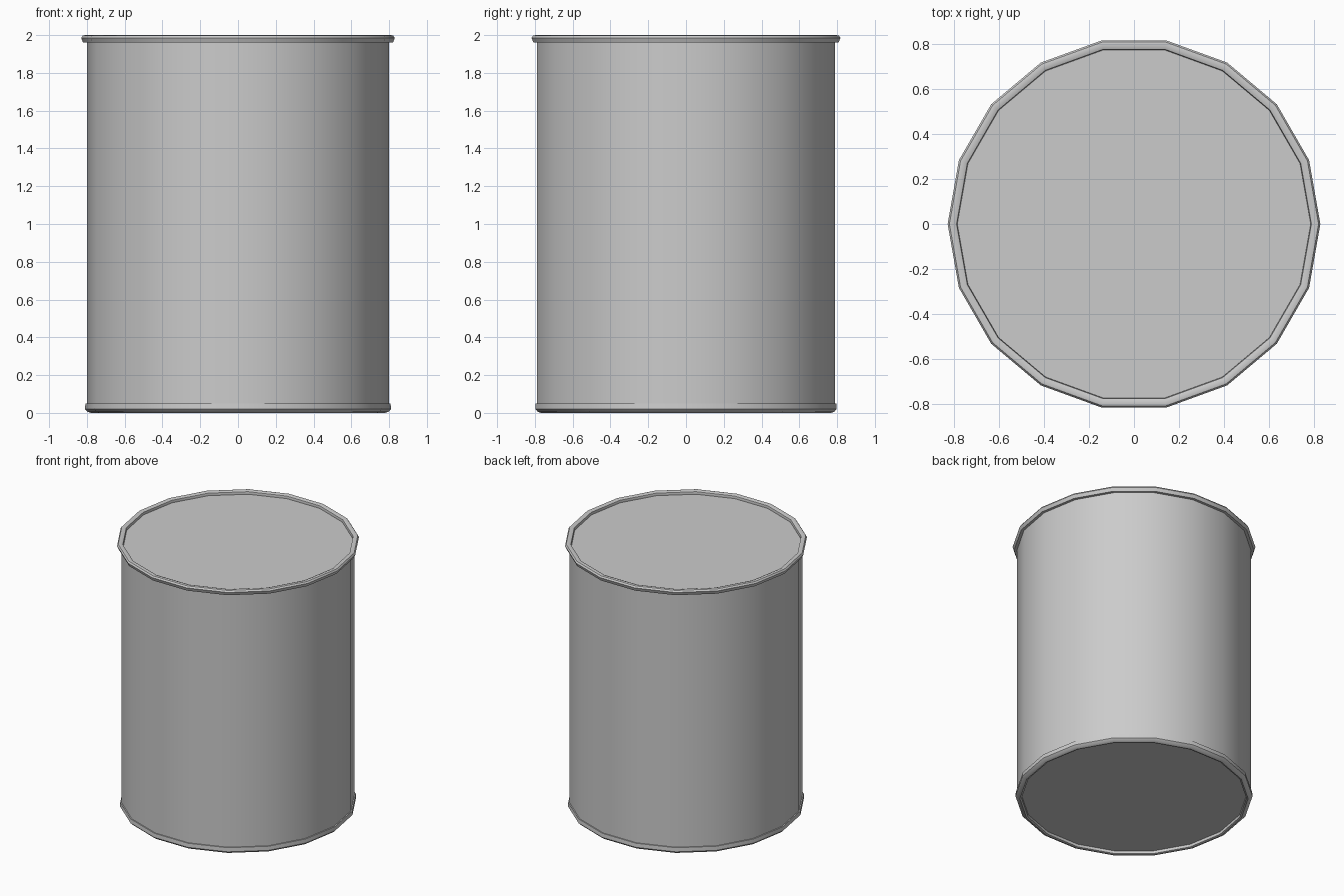
import bpy
import bmesh
import math

SIDES = 18

cube = bpy.data.objects.get("Cube")
if cube:
    bpy.data.objects.remove(cube, do_unlink=True)

# Plain grey metal
metal = bpy.data.materials.new("grey_metal")
metal.use_nodes = True
grey = (0.6, 0.6, 0.6, 1.0)
metal.diffuse_color = grey
metal.node_tree.nodes["Principled BSDF"].inputs["Base Color"].default_value = grey


def lathe(name, profile, closed=False):
    """Revolve (radius, height) points around z; a zero radius closes to a pole."""
    bm = bmesh.new()
    verts = [bm.verts.new((r, 0, z)) for r, z in profile]
    pairs = list(zip(verts, verts[1:]))
    if closed:
        pairs.append((verts[-1], verts[0]))
    edges = [bm.edges.new(p) for p in pairs]
    bmesh.ops.spin(bm, geom=verts + edges, cent=(0, 0, 0), axis=(0, 0, 1),
                   angle=math.tau, steps=SIDES, use_merge=True)
    bmesh.ops.remove_doubles(bm, verts=bm.verts, dist=0.0005)
    bmesh.ops.recalc_face_normals(bm, faces=bm.faces)
    mesh = bpy.data.meshes.new(name)
    bm.to_mesh(mesh)
    bm.free()
    mesh.materials.append(metal)
    obj = bpy.data.objects.new(name, mesh)
    bpy.context.collection.objects.link(obj)
    bpy.ops.object.select_all(action="DESELECT")
    obj.select_set(True)
    bpy.context.view_layer.objects.active = obj
    bpy.ops.object.shade_smooth_by_angle(angle=math.radians(35))
    return obj


# Can wall with its recessed lid and base
lathe("can_body", [(0, 0.025), (0.8, 0.025), (0.8, 1.975), (0, 1.975)])

# Rolled rims, overlapping the wall slightly
lathe("top_rim", [(0.79, 1.96), (0.82, 1.96), (0.83, 1.985), (0.822, 1.997),
                  (0.808, 2.0), (0.79, 1.993), (0.786, 1.97)], closed=True)
lathe("bottom_rim", [(0.79, 0.05), (0.808, 0.05), (0.81, 0.02), (0.797, 0.006),
                     (0.78, 0), (0.768, 0.004), (0.768, 0.03)], closed=True)
